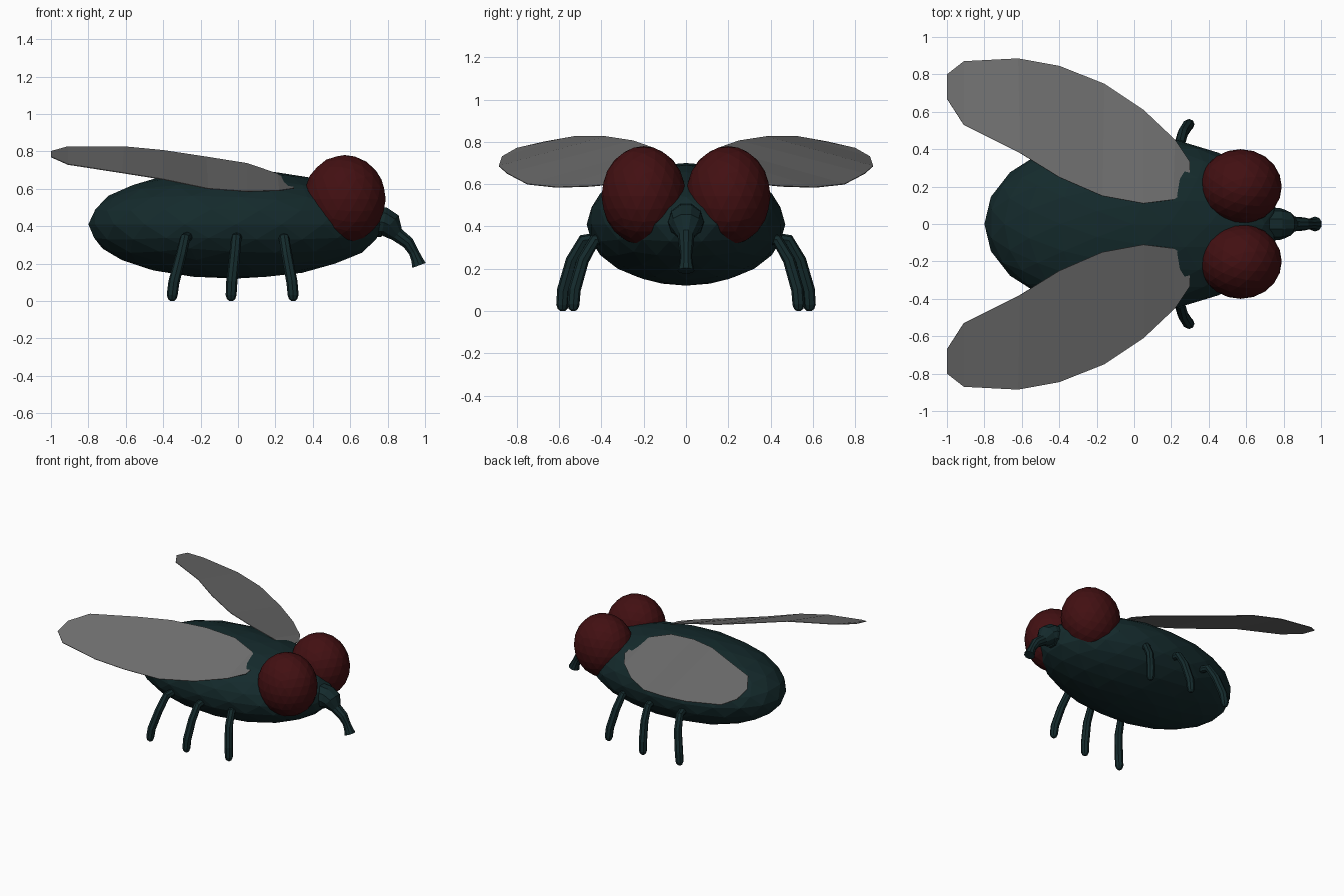
import bpy, bmesh, math
from mathutils import Vector

if "Cube" in bpy.data.objects:
    bpy.data.objects.remove(bpy.data.objects["Cube"])


def material(name, rgb):
    m = bpy.data.materials.new(name)
    m.diffuse_color = (*rgb, 1)
    m.use_nodes = True
    m.node_tree.nodes["Principled BSDF"].inputs["Base Color"].default_value = m.diffuse_color
    return m


SHELL = material("dark teal", (0.007, 0.023, 0.025))
EYE = material("dark red", (0.055, 0.005, 0.006))
WING = material("wing grey", (0.16, 0.16, 0.16))


def make(name, bm, mat):
    bmesh.ops.recalc_face_normals(bm, faces=bm.faces)
    me = bpy.data.meshes.new(name)
    bm.to_mesh(me)
    bm.free()
    me.materials.append(mat)
    ob = bpy.data.objects.new(name, me)
    bpy.context.collection.objects.link(ob)
    return ob


def ball(name, centre, radii, mat, rear_power=1.0):
    bm = bmesh.new()
    bmesh.ops.create_icosphere(bm, subdivisions=3, radius=1)
    for v in bm.verts:
        x = v.co.x
        if x < 0:
            x = -(-x) ** rear_power  # blunter rear end
        v.co = [c + r * k for c, r, k in zip(centre, radii, (x, v.co.y, v.co.z))]
    return make(name, bm, mat)


def tube(name, path, mat, ref, sides=10):
    """Sweep a circle along (x, y, z, radius) points."""
    bm = bmesh.new()
    pts = [Vector(p[:3]) for p in path]
    rings = []
    for i, p in enumerate(pts):
        d = (pts[min(i + 1, len(pts) - 1)] - pts[max(i - 1, 0)]).normalized()
        u = (Vector(ref) - d * d.dot(Vector(ref))).normalized()
        w = d.cross(u)
        rings.append([bm.verts.new(p + path[i][3] * (
            u * math.cos(2 * math.pi * k / sides) + w * math.sin(2 * math.pi * k / sides)))
            for k in range(sides)])
    for a, b in zip(rings, rings[1:]):
        for k in range(sides):
            n = (k + 1) % sides
            bm.faces.new((a[k], a[n], b[n], b[k]))
    bm.faces.new(rings[0])
    bm.faces.new(rings[-1])
    return make(name, bm, mat)


# Body
ball("body", (-0.01, 0, 0.41), (0.79, 0.47, 0.29), SHELL, 0.9)

# Proboscis with flared tip
tube("proboscis", [(0.68, 0, 0.43, 0.085), (0.78, 0, 0.42, 0.085), (0.81, 0, 0.405, 0.075),
                   (0.85, 0, 0.355, 0.04), (0.91, 0, 0.31, 0.035), (0.94, 0, 0.26, 0.028),
                   (0.955, 0, 0.225, 0.032), (0.968, 0, 0.19, 0.04)], SHELL, (0, 1, 0))

# Wing ladder: inner edge and outer edge points from root to tip
INNER = [(0.30, 0.18, 0.625), (0.21, 0.13, 0.68), (0.05, 0.11, 0.735), (-0.17, 0.15, 0.77),
         (-0.40, 0.25, 0.805), (-0.61, 0.38, 0.825), (-0.91, 0.53, 0.825), (-1.0, 0.67, 0.80)]
OUTER = [(0.30, 0.33, 0.602), (0.22, 0.45, 0.59), (0.05, 0.61, 0.585), (-0.16, 0.75, 0.60),
         (-0.40, 0.845, 0.65), (-0.62, 0.885, 0.685), (-0.91, 0.87, 0.73), (-1.0, 0.80, 0.77)]

# Leg pairs: top x, foot x, sideways shift
LEGS = {"front": (0.23, 0.295, -0.052), "middle": (0.0, -0.037, 0.0), "rear": (-0.26, -0.352, -0.003)}

for side, s in (("left", 1), ("right", -1)):
    # Eyes
    ball(side + "_eye", (0.57, s * 0.2, 0.545), (0.22, 0.2, 0.235), EYE)

    # Wings
    bm = bmesh.new()
    a = [bm.verts.new((x, s * y, z)) for x, y, z in INNER]
    b = [bm.verts.new((x, s * y, z)) for x, y, z in OUTER]
    for i in range(len(a) - 1):
        q = (a[i], a[i + 1], b[i + 1], b[i])
        bm.faces.new(q)
    ob = make(side + "_wing", bm, WING)
    mod = ob.modifiers.new("thickness", 'SOLIDIFY')
    mod.thickness = 0.004
    mod.offset = 0

    # Legs
    for name, (x0, x1, dy) in LEGS.items():
        steps = [(0.0, 0.38, 0.35, 0.028), (0.25, 0.485, 0.335, 0.028), (0.5, 0.54, 0.24, 0.029),
                 (0.9, 0.58, 0.1, 0.03), (1.0, 0.585, 0.03, 0.029), (1.0, 0.585, 0.01, 0.022),
                 (1.0, 0.585, 0.0, 0.01)]
        tube(f"{name}_{side}_leg", [(x0 + (x1 - x0) * t, s * (y + dy), z, r) for t, y, z, r in steps],
             SHELL, (1, 0, 0), 8)
